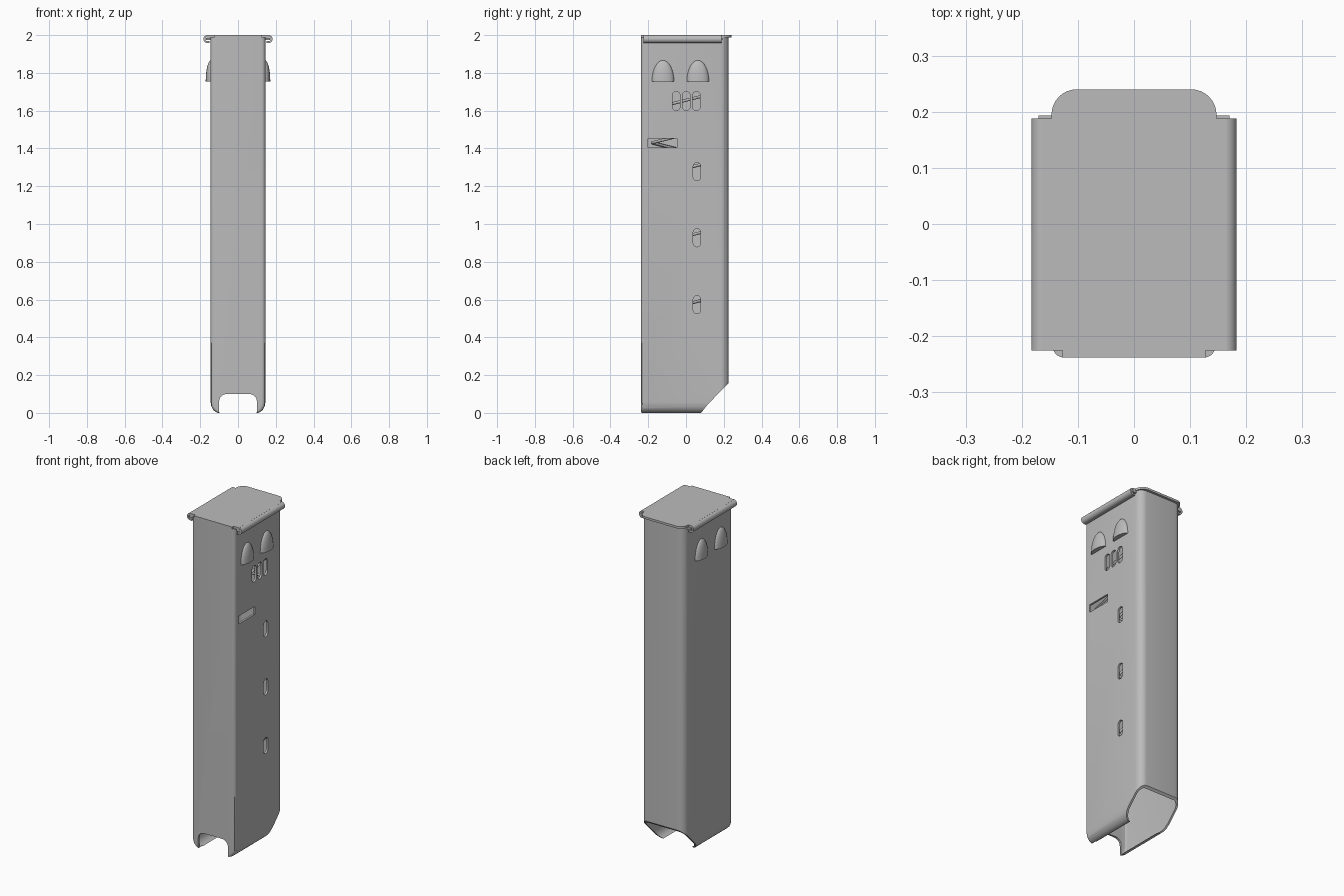
import bpy, bmesh
from math import sin, cos, pi, radians

old = bpy.data.objects.get("Cube")
if old:
    bpy.data.objects.remove(old, do_unlink=True)

grey = bpy.data.materials.new("steel grey")
grey.use_nodes = True
grey.diffuse_color = (0.5, 0.5, 0.5, 1)
grey.node_tree.nodes["Principled BSDF"].inputs["Base Color"].default_value = (0.5, 0.5, 0.5, 1)


def make(name, bm):
    bmesh.ops.recalc_face_normals(bm, faces=bm.faces)
    mesh = bpy.data.meshes.new(name)
    bm.to_mesh(mesh)
    bm.free()
    obj = bpy.data.objects.new(name, mesh)
    bpy.context.collection.objects.link(obj)
    mesh.materials.append(grey)
    return obj


def activate(obj):
    bpy.ops.object.select_all(action='DESELECT')
    obj.select_set(True)
    bpy.context.view_layer.objects.active = obj


def smooth(obj):
    activate(obj)
    bpy.ops.object.shade_smooth_by_angle(angle=radians(35))


def prism(name, outline, axis, lo, hi):
    """Extrude a 2D outline along one axis."""
    bm = bmesh.new()
    rings = []
    for d in (lo, hi):
        ring = []
        for p in outline:
            co = list(p)
            co.insert("xyz".index(axis), d)
            ring.append(bm.verts.new(co))
        rings.append(ring)
        bm.faces.new(ring)
    for i in range(len(outline)):
        bm.faces.new((rings[0][i - 1], rings[0][i], rings[1][i], rings[1][i - 1]))
    return make(name, bm)


def arc(cx, cy, r, start, end, n=6):
    return [(cx + r * cos(radians(start + (end - start) * i / n)),
             cy + r * sin(radians(start + (end - start) * i / n))) for i in range(n + 1)]


def cut(obj, cutter):
    cutter.hide_render = True
    mod = obj.modifiers.new("cut", 'BOOLEAN')
    mod.operation, mod.solver, mod.object = 'DIFFERENCE', 'EXACT', cutter
    activate(obj)
    bpy.ops.object.modifier_apply(modifier=mod.name)
    bpy.data.objects.remove(cutter, do_unlink=True)


# Hollow sheet-metal body with side walls curled in at the bottom
W, FRONT, BACK, WALL = 0.145, -0.238, 0.226, 0.012


def section(t):
    """Body cross-section, inset by t."""
    rb, rf = 0.045, 0.02
    return (arc(W - rb, BACK - rb, rb - t, 0, 90) + arc(rb - W, BACK - rb, rb - t, 90, 180)
            + arc(rf - W, FRONT + rf, rf - t, 180, 270) + arc(W - rf, FRONT + rf, rf - t, 270, 360))


bm = bmesh.new()
curl = [(0, 0.038), (0.006, 0.025), (0.018, 0.012), (0.034, 0.004), (0.055, 0), (1.988, 0)]
rings = []
for t, levels in ((0, curl), (WALL, curl[::-1])):
    for z, inset in levels:
        rings.append([bm.verts.new((x - inset if x > 0 else x + inset, y, z))
                      for x, y in section(t)])
for k in range(len(rings)):
    a, b = rings[k - 1], rings[k]
    for i in range(len(a)):
        bm.faces.new((a[i - 1], a[i], b[i], b[i - 1]))
body = make("body", bm)

# Slanted lower back corner and rounded notch in the front wall
cut(body, prism("back_cutter", [(0.08, -0.05), (0.08, 0), (0.115, 0.045), (0.23, 0.162),
                                (0.3, 0.232), (0.3, -0.05)], 'x', -0.3, 0.3))
notch = [(0.1, -0.05)] + arc(0.06, 0.06, 0.04, 0, 90) + arc(-0.06, 0.06, 0.04, 90, 180) + [(-0.1, -0.05)]
cut(body, prism("notch_cutter", notch, 'y', -0.3, -0.2))

# Short seams along the lower front corners
for s in (-1, 1):
    x = s * 0.141
    cut(body, prism("seam_cutter", [(x - 0.002, -0.05), (x + 0.002, -0.05),
                                    (x + 0.002, 0.37), (x - 0.002, 0.37)], 'y', -0.3, -0.215))

# Slots in the left wall only
for y, z, h in ((-0.052, 1.651, 0.05), (0.001, 1.651, 0.05), (0.055, 1.651, 0.05),
                (0.058, 1.277, 0.048), (0.058, 0.927, 0.048), (0.058, 0.573, 0.048)):
    r = 0.02
    slot = arc(y, z + h - r, r, 0, 180, 10) + arc(y, z - h + r, r, 180, 360, 10)
    cut(body, prism("slot_cutter", slot, 'x', 0.1, 0.2))
cut(body, prism("window_cutter", [(-0.2, 1.405), (-0.047, 1.405), (-0.047, 1.452), (-0.2, 1.452)],
                'x', 0.1, 0.2))
smooth(body)

# Flat end cap with rounded back tongue and narrow front tab
half = [(0.127, -0.238), (0.127, -0.225), (0.165, -0.225), (0.165, 0.188), (0.147, 0.188)]
half += arc(0.102, 0.195, 0.045, 0, 90, 8)
smooth(prism("end_cap", half + [(-x, y) for x, y in reversed(half)], 'z', 1.987, 2.0))

for s, side in ((-1, "right"), (1, "left")):
    # Cap edge folded around the body flange
    hook = ([(0.14, 2.0)] + arc(0.162, 1.979, 0.021, 90, -90, 10) + [(0.15, 1.958), (0.15, 1.968)]
            + arc(0.162, 1.979, 0.011, -90, 90, 10) + [(0.14, 1.99)])
    smooth(prism(side + "_rail", [(s * x, z) for x, z in hook], 'y', -0.225, 0.188))
    prism(side + "_flange", [(s * 0.138, 1.973), (s * 0.17, 1.973), (s * 0.17, 1.985), (s * 0.138, 1.985)],
          'y', -0.22, 0.193)

    # Pressed half-dome catches with flat undersides
    for k, y in enumerate((-0.122, 0.063)):
        bm = bmesh.new()
        bmesh.ops.create_uvsphere(bm, u_segments=24, v_segments=16, radius=1)
        for normal in ((0, 0, -1), (-s, 0, 0)):
            cutres = bmesh.ops.bisect_plane(bm, geom=bm.verts[:] + bm.edges[:] + bm.faces[:],
                                            plane_co=(0, 0, 0), plane_no=normal, clear_outer=True)
            rim = [e for e in cutres["geom_cut"] if isinstance(e, bmesh.types.BMEdge)]
            bmesh.ops.holes_fill(bm, edges=rim)
        for v in bm.verts:
            v.co = (s * (W - 0.002) + v.co.x * 0.028, y + v.co.y * 0.059, 1.755 + v.co.z * 0.112)
        smooth(make(f"{side}_catch_{k + 1}", bm))

# Rectangular coil spring inside
corners = [(0.115, -0.18), (0.115, 0.18), (-0.115, 0.18), (-0.115, -0.18)]
rise = (0, 0.09, 0.09, 0.18)
curve = bpy.data.curves.new("spring", 'CURVE')
curve.dimensions = '3D'
curve.bevel_depth = 0.008
curve.bevel_resolution = 2
spline = curve.splines.new('POLY')
spline.points.add(27)
for i, p in enumerate(spline.points):
    x, y = corners[i % 4]
    p.co = (x, y, 0.53 + 0.18 * (i // 4) + rise[i % 4], 1)
curve.materials.append(grey)
bpy.context.collection.objects.link(bpy.data.objects.new("spring", curve))
